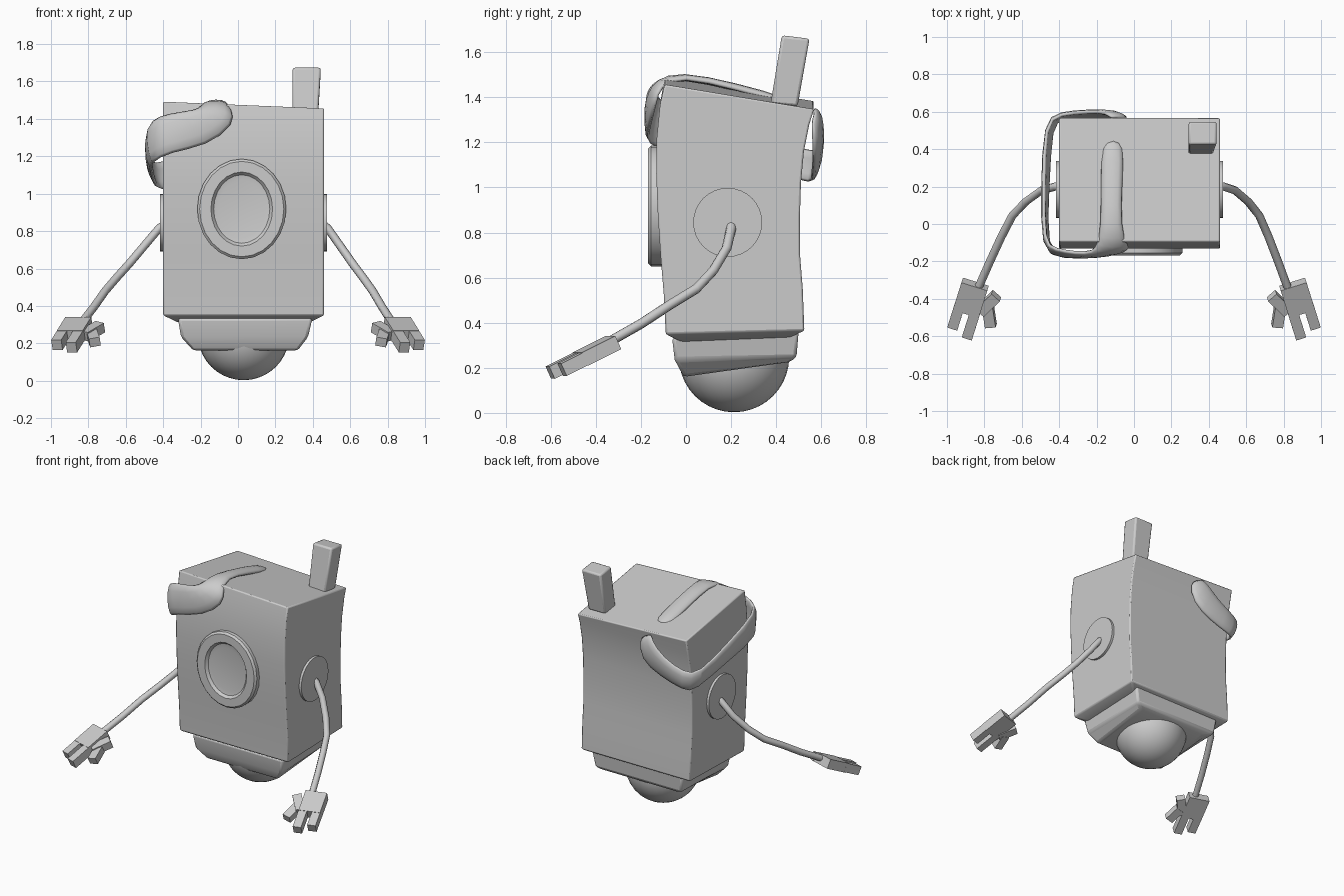
import bpy, bmesh, math
from mathutils import Vector, Matrix

if "Cube" in bpy.data.objects:
    bpy.data.objects.remove(bpy.data.objects["Cube"])


def finish(name, bm, angle=None, bevel=0.0):
    bmesh.ops.recalc_face_normals(bm, faces=bm.faces)
    me = bpy.data.meshes.new(name)
    bm.to_mesh(me)
    bm.free()
    ob = bpy.data.objects.new(name, me)
    bpy.context.collection.objects.link(ob)
    if bevel:
        m = ob.modifiers.new("bevel", "BEVEL")
        m.width, m.segments, m.limit_method = bevel, 2, "ANGLE"
    if angle:
        bpy.ops.object.select_all(action="DESELECT")
        bpy.context.view_layer.objects.active = ob
        ob.select_set(True)
        bpy.ops.object.shade_smooth_by_angle(angle=math.radians(angle))
    return ob


def loft(bm, rings, closed=True, caps=True):
    vs = [[bm.verts.new(p) for p in r] for r in rings]
    n = len(vs[0])
    for a, b in zip(vs, vs[1:]):
        for i in range(n if closed else n - 1):
            j = (i + 1) % n
            bm.faces.new((a[i], a[j], b[j], b[i]))
    if caps:
        bm.faces.new(vs[0][::-1])
        bm.faces.new(vs[-1])


def rect(x0, x1, yf, zf, yb, zb, tilt=0.0):
    return [(x0, yf, zf + tilt), (x1, yf, zf - tilt),
            (x1, yb, zb - tilt), (x0, yb, zb + tilt)]


# body: bowed box with a sloping top
bm = bmesh.new()
loft(bm, [rect(-.33, .39, -.02, .315, .46, .335), rect(-.40, .46, -.09, .35, .525, .365),
          rect(-.40, .46, -.098, .52, .518, .55), rect(-.40, .46, -.113, .70, .506, .70),
          rect(-.40, .46, -.125, .88, .505, .86), rect(-.40, .46, -.132, 1.06, .51, 1.02),
          rect(-.40, .46, -.13, 1.22, .523, 1.16), rect(-.40, .46, -.115, 1.37, .547, 1.28),
          rect(-.40, .46, -.095, 1.475, .568, 1.365, .018)])
finish("body", bm, 30, .008)

# base under the body
bm = bmesh.new()
loft(bm, [rect(-.24, .32, -.01, .16, .455, .225), rect(-.305, .375, -.05, .235, .49, .245),
          rect(-.322, .398, -.062, .335, .50, .365)])
finish("base", bm, 30, .015)

# rolling ball
bm = bmesh.new()
bmesh.ops.create_uvsphere(bm, u_segments=32, v_segments=20, radius=.245)
bm.transform(Matrix.Translation((.03, .213, .248)))
finish("ball_wheel", bm, 40)

# round front window with recessed pane
bm = bmesh.new()
prof = [(.238, .268, -.09), (.238, .268, -.155), (.225, .255, -.168), (.165, .198, -.168),
        (.15, .183, -.15), (.125, .155, -.145)]
loft(bm, [[(.02 + rx * math.cos(t), y, .918 + rz * math.sin(t))
           for t in [2 * math.pi * i / 24 for i in range(24)]] for rx, rz, y in prof])
finish("front_window", bm, 35)

# antenna block
bm = bmesh.new()
loft(bm, [[(.29, .375, 1.37), (.425, .375, 1.37), (.425, .495, 1.36), (.29, .495, 1.36)],
          [(.292, .425, 1.675), (.443, .425, 1.675), (.443, .548, 1.66), (.292, .548, 1.66)]])
finish("antenna", bm, 30, .012)


def hand(name, mir):
    f = Vector((.27, -.86, -.43)).normalized()
    s = Vector((.95, .30, 0)).normalized()
    s = (s - f * s.dot(f)).normalized()
    u = s.cross(f)
    if u.z < 0:
        u = -u
    o = Vector((.84, -.325, .312))
    bm = bmesh.new()

    def block(cx, cy, w, length, rot=0, th=.065, drop=0):
        m = Matrix.Rotation(rot, 3, "Z")
        rings = []
        for h in (-th / 2, th / 2):
            ring = []
            for a, b in ((-1, -1), (1, -1), (1, 1), (-1, 1)):
                q = m @ Vector((a * w / 2, b * length / 2, 0))
                p = o + s * (cx + q.x) + f * (cy + q.y) + u * (h + drop)
                ring.append((p.x * mir, p.y, p.z))
            rings.append(ring)
        loft(bm, rings)

    block(.01, .085, .145, .17)                           # palm
    block(-.035, .235, .056, .15, 0, .06)                 # inner finger
    block(.055, .215, .056, .13, 0, .06)                  # outer finger
    block(-.088, .09, .06, .13, -.70 + .25, .055, -.01)   # thumb root
    block(-.115, .165, .058, .11, .42, .05, -.015)        # thumb tip
    finish(name, bm)


# arms, shoulder discs and hands on both sides
path = [(.45, .20, .84), (.48, .20, .815), (.54, .18, .73), (.61, .12, .63),
        (.67, .045, .55), (.72, -.07, .48), (.77, -.20, .395), (.825, -.35, .31)]
for side, mir in (("right", 1), ("left", -1)):
    cu = bpy.data.curves.new(side + "_arm", "CURVE")
    cu.dimensions = "3D"
    cu.bevel_depth, cu.bevel_resolution, cu.use_fill_caps = .022, 2, True
    sp = cu.splines.new("POLY")
    sp.points.add(len(path) - 1)
    for p, (x, y, z) in zip(sp.points, path):
        if mir < 0:
            x = -.41 - (x - .47) * 1.2
        p.co = (x, y, z, 1)
    sp.use_smooth = True
    bpy.context.collection.objects.link(bpy.data.objects.new(side + "_arm", cu))
    bm = bmesh.new()
    bmesh.ops.create_cone(bm, cap_ends=True, segments=32, radius1=.153, radius2=.153, depth=.04)
    bm.transform(Matrix.Translation((.457 if mir > 0 else -.397, .185, .845))
                 @ Matrix.Rotation(math.pi / 2, 4, "Y"))
    finish(side + "_shoulder_disc", bm, 30)
    hand(side + "_hand", mir)

# cloth strip draped round the upper left corner (two edges per station)
edges = [((-.18, .46, 1.375), (-.05, .45, 1.375)), ((-.18, .22, 1.435), (-.06, .22, 1.44)),
         ((-.18, -.02, 1.49), (-.07, -.02, 1.50)), ((-.20, -.11, 1.47), (-.03, -.12, 1.45)),
         ((-.23, -.15, 1.45), (-.01, -.135, 1.37)), ((-.32, -.155, 1.44), (-.16, -.165, 1.25)),
         ((-.43, -.13, 1.42), (-.36, -.175, 1.22)), ((-.485, -.10, 1.37), (-.475, -.155, 1.16)),
         ((-.48, .2, 1.27), (-.455, .2, 1.11)), ((-.48, .54, 1.16), (-.44, .54, 1.02)),
         ((-.40, .59, 1.17), (-.38, .56, 1.02)), ((-.24, .60, 1.24), (-.20, .56, 1.07)),
         ((-.15, .60, 1.34), (-.04, .57, 1.15)), ((-.13, .56, 1.36), (-.03, .555, 1.31))]
centre = Vector((-.22, .23, 1.25))
rings = []
for a, b in edges:
    a, b = Vector(a), Vector(b)
    m = (a + b) / 2
    rings.append([a, m + (m - centre).normalized() * .02, b])
bm = bmesh.new()
loft(bm, rings, closed=False, caps=False)
ob = finish("cloth_strip", bm, 50)
m = ob.modifiers.new("thick", "SOLIDIFY")
m.thickness, m.offset = .03, 0
m = ob.modifiers.new("soft", "SUBSURF")
m.levels = m.render_levels = 1
